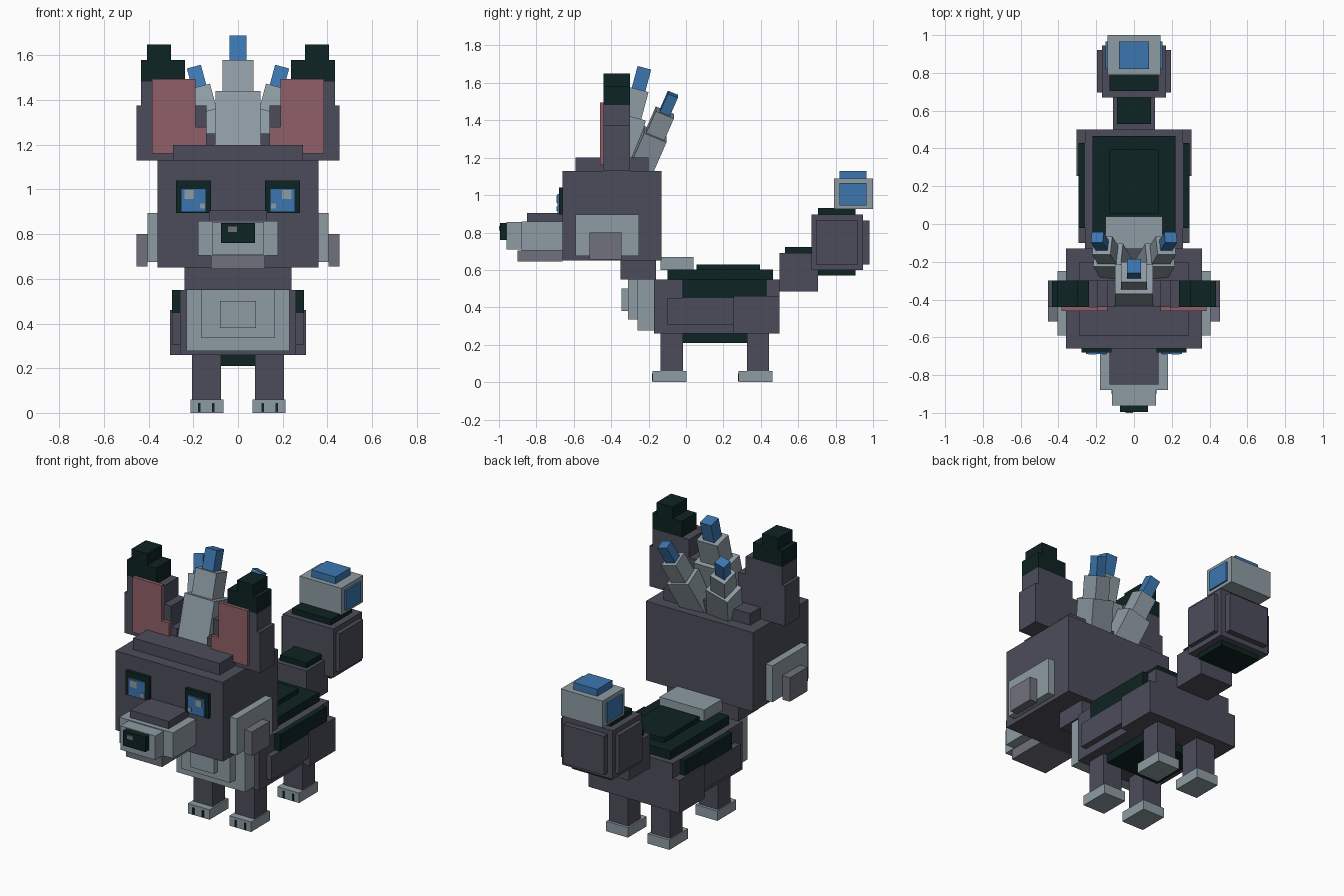
import bpy
import bmesh
from math import radians
from mathutils import Matrix, Vector

default_cube = bpy.data.objects.get("Cube")
if default_cube:
    bpy.data.objects.remove(default_cube, do_unlink=True)


def material(name, red, green, blue):
    mat = bpy.data.materials.new(name)
    mat.use_nodes = True
    mat.diffuse_color = (red, green, blue, 1)
    mat.node_tree.nodes["Principled BSDF"].inputs["Base Color"].default_value = (red, green, blue, 1)
    return mat


charcoal = material("charcoal fur", .073, .073, .106)
dark = material("dark green fur", .004, .017, .016)
pale = material("pale grey fur", .27, .33, .37)
middle = material("middle grey fur", .16, .165, .2)
blue = material("blue", .045, .18, .43)
pink = material("inner ear pink", .28, .115, .14)


def block(name, mat, size, matrix, mirrored=False):
    """Add one cuboid, optionally with a twin across the middle plane."""
    bm = bmesh.new()
    bmesh.ops.create_cube(bm, size=1, matrix=matrix @ Matrix.Diagonal((*size, 1)))
    mesh = bpy.data.meshes.new(name)
    bm.to_mesh(mesh)
    bm.free()
    mesh.materials.append(mat)
    obj = bpy.data.objects.new(name, mesh)
    bpy.context.collection.objects.link(obj)
    if mirrored:
        obj.modifiers.new("mirror", "MIRROR").use_mirror_merge = False
    return obj


def span(name, mat, x, y, z, mirrored=False):
    """Cuboid given by its extent along each axis."""
    low, high = (Vector(corner) for corner in zip(x, y, z))
    return block(name, mat, high - low, Matrix.Translation((low + high) / 2), mirrored)


def centred(name, mat, half_width, y, z):
    return span(name, mat, (-half_width, half_width), y, z)


def pair(name, mat, x, y, z):
    return span(name, mat, x, y, z, mirrored=True)


# Head, brow and neck
centred("head", charcoal, .36, (-.66, -.13), (.65, 1.13))
centred("brow_plate", charcoal, .29, (-.59, -.2), (1.13, 1.2))
centred("neck", charcoal, .24, (-.35, -.16), (.55, .65))

# Muzzle
centred("muzzle_bridge", charcoal, .13, (-.85, -.66), (.86, .905))
centred("muzzle", pale, .18, (-.88, -.66), (.705, .86))
centred("muzzle_tip", pale, .117, (-.96, -.88), (.71, .855))
centred("chin", middle, .12, (-.9, -.66), (.645, .705))
centred("nose", dark, .075, (-.995, -.96), (.76, .85))
span("nose_shine", middle, (-.045, -.005), (-1, -.995), (.81, .835))

# Cheeks
pair("cheek_fur", pale, (.36, .405), (-.59, -.25), (.675, .895))
pair("cheek_tuft", middle, (.405, .455), (-.515, -.345), (.655, .8))

# Eyes
pair("eye_frame", dark, (.12, .277), (-.68, -.66), (.895, 1.04))
pair("iris", blue, (.143, .255), (-.688, -.68), (.9, 1.005))
pair("large_eye_shine", pale, (.198, .24), (-.692, -.688), (.957, .998))
pair("small_eye_shine", pale, (.147, .17), (-.692, -.688), (.915, .938))

# Ears, stepped towards the tip
ear_depth = (-.44, -.3)
pair("ear_base", charcoal, (.14, .455), ear_depth, (1.13, 1.375))
pair("ear_inner_step", charcoal, (.1, .14), ear_depth, (1.13, 1.25))
pair("ear_middle", charcoal, (.19, .435), ear_depth, (1.375, 1.483))
pair("ear_band", dark, (.238, .435), ear_depth, (1.483, 1.58))
pair("ear_tip", dark, (.3, .408), ear_depth, (1.58, 1.65))
pair("inner_ear_upper", pink, (.19, .385), (-.46, -.44), (1.16, 1.495))
pair("inner_ear_lower", pink, (.14, .19), (-.46, -.44), (1.16, 1.28))


# Crest tufts: stacked blocks along a leaning axis
def tuft(name, root, back, out, stages, mirrored=False):
    frame = (Matrix.Translation(root) @ Matrix.Rotation(radians(out), 4, "Y")
             @ Matrix.Rotation(radians(-back), 4, "X"))
    base = 0
    for part, mat, width, depth, top in stages:
        place = frame @ Matrix.Translation((0, 0, (base + top) / 2))
        block(f"{name}_{part}", mat, (width, depth, top - base), place, mirrored)
        base = top


tuft("centre_tuft", (0, -.37, 1.13), 15, 0, (
    ("root", pale, .2, .16, .3),
    ("middle", pale, .14, .11, .45),
    ("tip", blue, .075, .075, .57)))
tuft("side_tuft", (.085, -.25, 1.13), 23, 15, (
    ("root", pale, .15, .13, .22),
    ("middle", pale, .1, .105, .35),
    ("tip", blue, .065, .058, .46)), mirrored=True)

# Chest ruff and mane
centred("chest_ruff", pale, .23, (-.26, -.17), (.277, .583))
centred("chest_ruff_middle", pale, .165, (-.31, -.26), (.335, .57))
centred("chest_ruff_front", pale, .08, (-.345, -.31), (.38, .5))
centred("mane", pale, .15, (-.135, .04), (.6, .67))

# Body
centred("body", charcoal, .26, (-.17, .5), (.26, .55))
pair("haunch", charcoal, (.26, .305), (.255, .5), (.26, .46))
pair("flank", charcoal, (.26, .295), (-.1, .255), (.305, .45))
pair("side_stripe", dark, (.26, .295), (-.02, .43), (.45, .55))
centred("back_saddle", dark, .22, (-.1, .465), (.55, .602))
centred("back_ridge", dark, .13, (.055, .395), (.602, .63))
centred("belly", dark, .18, (-.015, .325), (.21, .26))

# Legs, paws and toe slits
for label, start in (("front", -.135), ("back", .325)):
    toe = start - .043
    pair(f"{label}_leg", charcoal, (.076, .205), (start, start + .12), (.06, .26))
    pair(f"{label}_paw", pale, (.066, .212), (toe, start + .137), (0, .06))
    for slit in (.105, .168):
        pair(f"{label}_toe_slit", dark, (slit, slit + .011), (toe - .005, toe), (.005, .045))

# Tail
centred("tail_root", charcoal, .11, (.5, .705), (.485, .69))
centred("tail_root_stripe", dark, .09, (.53, .67), (.69, .722))
centred("tail_brush", charcoal, .17, (.67, .945), (.6, .895))
pair("tail_side_plate", charcoal, (.17, .195), (.695, .92), (.63, .865))
centred("tail_back_plate", charcoal, .135, (.945, .98), (.63, .865))
centred("tail_top_stripe", dark, .13, (.705, .905), (.895, .93))
centred("tail_under_stripe", dark, .13, (.705, .905), (.57, .6))
centred("tail_tip", pale, .14, (.79, 1), (.926, 1.088))
centred("tail_gem_top", blue, .08, (.82, .965), (1.088, 1.13))
pair("tail_gem_side", blue, (.14, .15), (.82, .965), (.945, 1.065))
